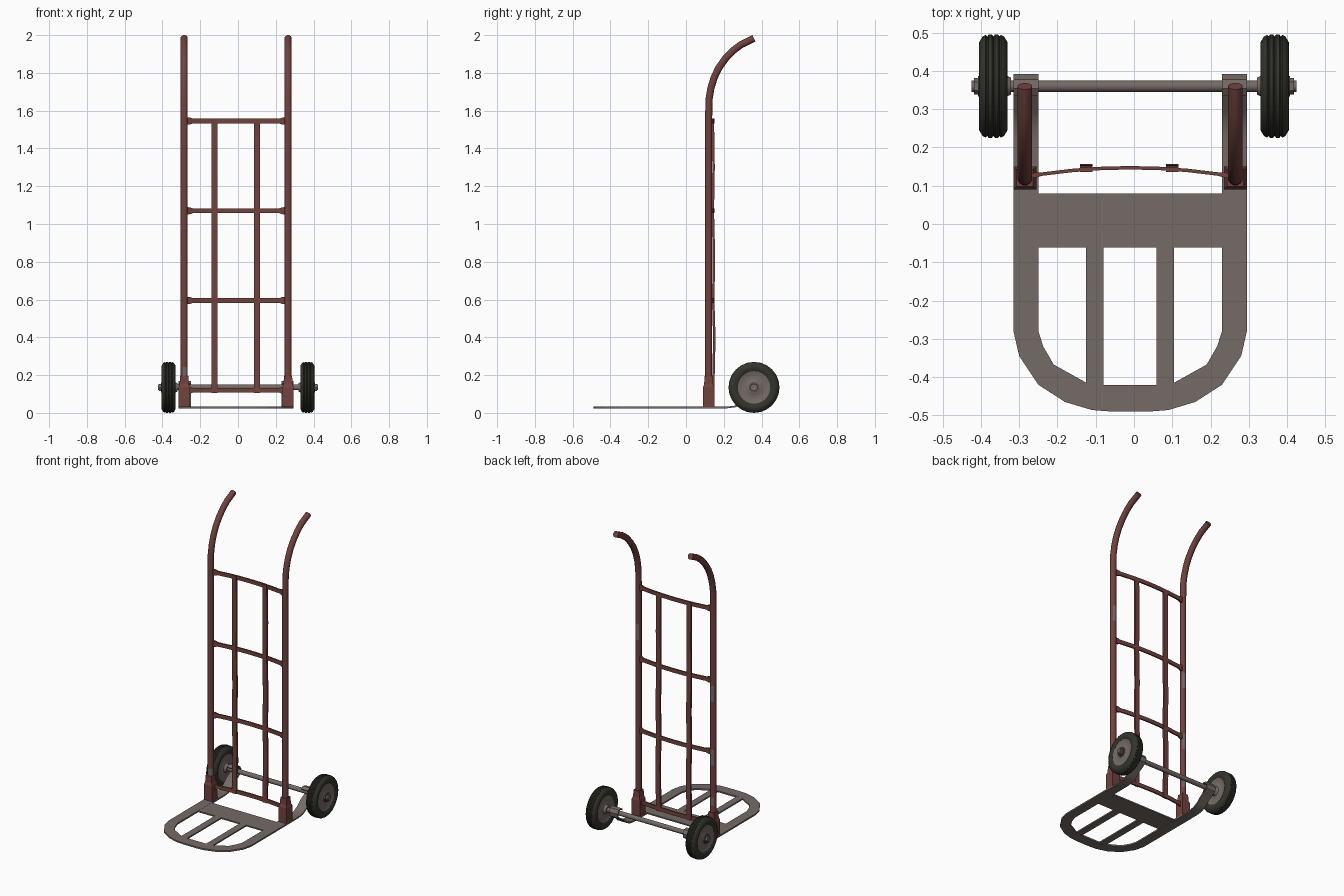
import bpy, bmesh, math
from mathutils import Vector

if "Cube" in bpy.data.objects:
    bpy.data.objects.remove(bpy.data.objects["Cube"])

CX = -0.01           # frame centre line
WY, WZ = 0.36, 0.135  # axle centre


def mat(name, rgb):
    m = bpy.data.materials.new(name)
    m.diffuse_color = (*rgb, 1)
    m.use_nodes = True
    m.node_tree.nodes["Principled BSDF"].inputs["Base Color"].default_value = m.diffuse_color
    return m


RED = mat("rust_red_paint", (0.165, 0.055, 0.046))
GREY = mat("worn_steel", (0.175, 0.145, 0.135))
TYRE = mat("dark_rubber", (0.032, 0.034, 0.025))
DARK = mat("dark_steel", (0.085, 0.075, 0.07))


def finish(bm, name, mats, smooth=35):
    bmesh.ops.recalc_face_normals(bm, faces=bm.faces)
    me = bpy.data.meshes.new(name)
    bm.to_mesh(me)
    bm.free()
    ob = bpy.data.objects.new(name, me)
    bpy.context.collection.objects.link(ob)
    for m in mats:
        me.materials.append(m)
    if smooth:
        bpy.ops.object.select_all(action='DESELECT')
        ob.select_set(True)
        bpy.context.view_layer.objects.active = ob
        bpy.ops.object.shade_smooth_by_angle(angle=math.radians(smooth))
    return ob


def loft(bm, rings, closed=False):
    vs = [[bm.verts.new(p) for p in r] for r in rings]
    n = len(vs[0])
    pairs = list(zip(vs, vs[1:])) + ([(vs[-1], vs[0])] if closed else [])
    for a, b in pairs:
        for i in range(n):
            j = (i + 1) % n
            bm.faces.new((a[i], a[j], b[j], b[i]))
    if not closed:
        bm.faces.new(vs[0])
        bm.faces.new(vs[-1])


def sweep(name, path, profile, side, mats, scales=None, smooth=35, rule=None):
    """Sweep a 2D profile along a planar path; side is the normal of that plane."""
    path = [Vector(p) for p in path]
    side = Vector(side)
    rings = []
    for i, p in enumerate(path):
        t = (path[min(i + 1, len(path) - 1)] - path[max(i - 1, 0)]).normalized()
        n = t.cross(side)
        s = scales[i] if scales else 1
        rings.append([p + side * u * s + n * v * s for u, v in profile])
    bm = bmesh.new()
    loft(bm, rings)
    if rule:
        for f in bm.faces:
            f.material_index = rule(f.calc_center_median())
    return finish(bm, name, mats, smooth)


def circle(r, n):
    return [(r * math.cos(2 * math.pi * (i + .5) / n), r * math.sin(2 * math.pi * (i + .5) / n)) for i in range(n)]


def rect(w, h):
    return [(-w / 2, -h / 2), (w / 2, -h / 2), (w / 2, h / 2), (-w / 2, h / 2)]


def box(name, x0, x1, y0, y1, z0, z1, m):
    bm = bmesh.new()
    loft(bm, [[(x0, y0, z), (x1, y0, z), (x1, y1, z), (x0, y1, z)] for z in (z0, z1)])
    return finish(bm, name, [m], 0)


def lathe(name, profile, x, sgn, m, n=24, closed=False, smooth=35):
    """Revolve (offset, radius) points about the axle line."""
    bm = bmesh.new()
    loft(bm, [[(x + sgn * a, WY + r * math.cos(2 * math.pi * i / n), WZ + r * math.sin(2 * math.pi * i / n))
               for i in range(n)] for a, r in profile], closed)
    return finish(bm, name, [m], smooth)


# Upright tubes with curved handles, bare-metal chips on the back
HANDLE = [(.122, 1.66), (.132, 1.72), (.149, 1.775), (.174, 1.827), (.208, 1.875),
          (.248, 1.917), (.292, 1.95), (.36, 1.983)]
for sgn, label in ((-1, "left"), (1, "right")):
    x = CX + sgn * .275
    chips = [(.24, .3), (.53, .6), (.95, 1.05)] if sgn < 0 else [(1.2, 1.3)]

    def chip(c, x=x, chips=chips):
        back = c.y > .13 and abs(c.x - x) < .012 and any(a < c.z < b for a, b in chips)
        front = x < 0 and c.y < .112 and c.x > x and .18 < c.z < .22
        return int(back or front)

    path = [(x, .12, .03 + .053 * i) for i in range(30)] + [(x, y, z) for y, z in HANDLE]
    sweep(label + "_upright", path, circle(.0195, 12), (1, 0, 0), [RED, GREY], rule=chip)
    # Socket at the foot of the upright
    sweep(label + "_foot_socket", [(x, .12, z) for z in (.032, .135, .152, .195)], rect(.06, .06),
          (1, 0, 0), [RED], [1, 1, .8, .72], 0)
    # Bracket strip rising from the toe plate and hooking round the axle
    hook = [(.14, .029), (.22, .029), (.26, .034), (.295, .052), (.325, .08), (.36, .1), (.382, .115),
            (.387, .14), (.375, .16), (.355, .164), (.338, .152)]
    sweep(label + "_axle_bracket", [(CX + sgn * .2725, y, z) for y, z in hook], rect(.065, .009),
          (1, 0, 0), [GREY])

# Bowed cross straps with flared ends
for k, z in enumerate((.12, .595, 1.07, 1.545)):
    xs = [-.265, -.245, -.23, -.15, -.08, 0, .08, .15, .23, .245, .265]
    path = [(CX + x, .147 - .022 * (x / .265) ** 2, z) for x in xs]
    sweep("cross_strap_%d" % (k + 1), path, rect(.026, .009), (0, 0, 1), [RED],
          [1.5, 1.4, 1, 1, 1, 1, 1, 1, 1, 1.4, 1.5])

# Two slightly wavy vertical slats
WAVE = [(.143, .105), (.146, .22), (.15, .4), (.144, .595), (.148, .83), (.142, 1.07), (.146, 1.3), (.142, 1.555)]
for x, label in ((-.125, "left"), (.1, "right")):
    sweep(label + "_slat", [(x, y, z) for y, z in WAVE], rect(.032, .013), (1, 0, 0), [RED])

# U-shaped toe frame, built as stations of outer and inner edge
half = [(.305, .16, .24, .16), (.305, -.28, .24, -.28), (.29, -.345, .227, -.32), (.24, -.42, .2, -.367),
        (.17, -.465, .15, -.395), (.1, -.486, .105, -.42), (.05, -.49, .05, -.42)]
stations = [(1, s) for s in half] + [(-1, s) for s in reversed(half)]
bm = bmesh.new()
loft(bm, [[(CX + k * a, b, .024), (CX + k * a, b, .034), (CX + k * c, d, .034), (CX + k * c, d, .024)]
          for k, (a, b, c, d) in stations])
finish(bm, "toe_frame", [GREY], 0)
box("toe_cross_plate", CX - .245, CX + .245, -.062, .08, .0245, .0335, GREY)
for x, label in ((-.103, "left"), (.082, "right")):
    box(label + "_toe_bar", x - .023, x + .023, -.425, -.06, .0245, .0335, GREY)

# Axle, wheels, hubs and nuts
lathe("axle", [(-.424, .015), (.424, .015)], 0, 1, GREY, 16)
right_half = [(.004, .135), (.012, .135), (.016, .13), (.02, .134), (.028, .13), (.0375, .114), (.0375, .1), (.03, .086)]
tyre = [(-a, r) for a, r in reversed(right_half)] + [(0, .13)] + right_half
hub = [(-.046, .022), (-.03, .03), (-.024, .045), (-.024, .07), (-.031, .09),
       (.031, .09), (.024, .07), (.024, .045), (.03, .03), (.036, .03)]
for sgn, label in ((-1, "left"), (1, "right")):
    x = sgn * .3675
    lathe(label + "_tyre", tyre, x, sgn, TYRE, closed=True)
    lathe(label + "_hub", hub, x, sgn, GREY)
    lathe(label + "_washer", [(.035, .027), (.04, .027)], x, sgn, DARK, 16)
    lathe(label + "_nut", [(.04, .022), (.051, .022)], x, sgn, GREY, 6, smooth=0)
